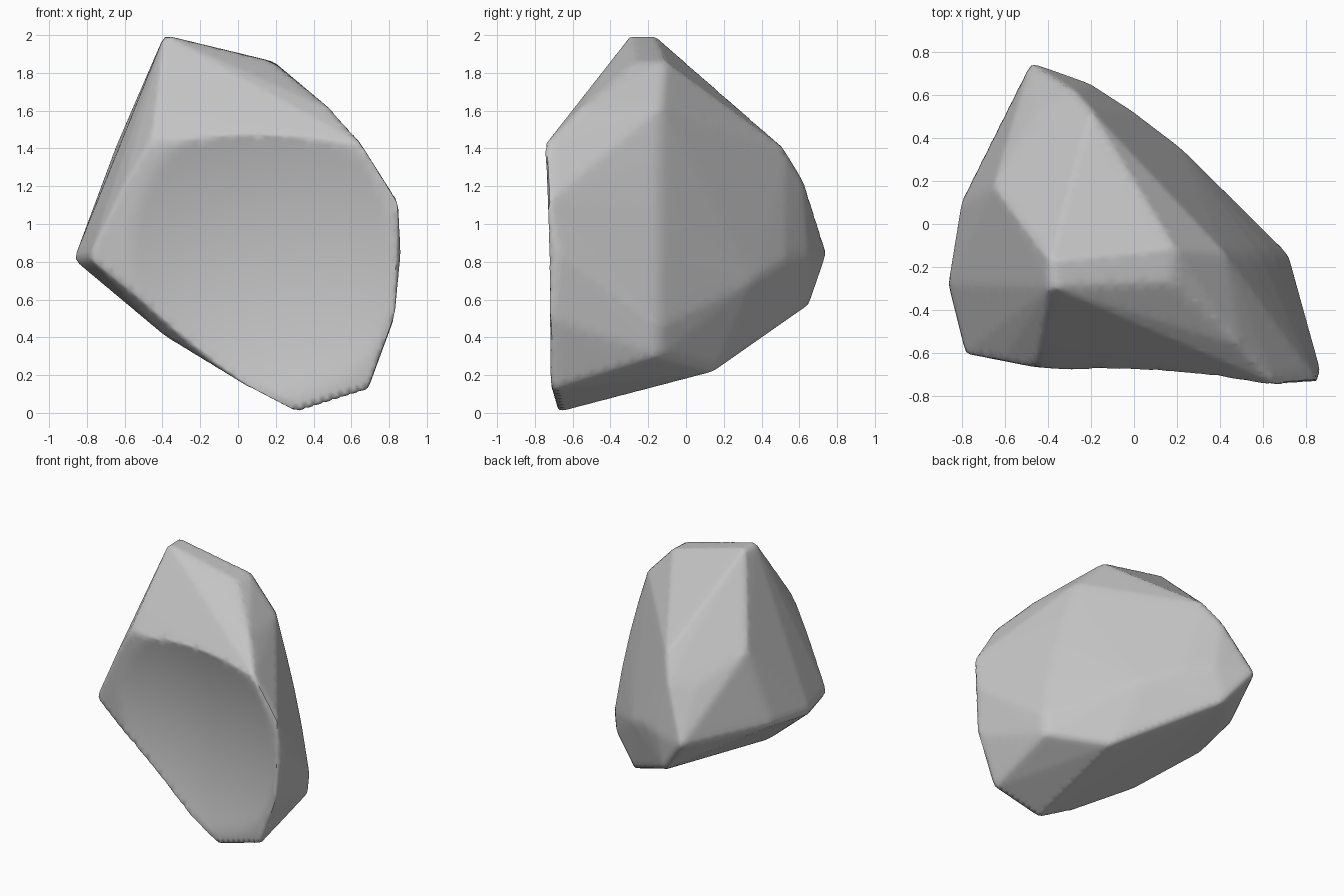
import bpy
import bmesh

cube = bpy.data.objects.get("Cube")
if cube:
    bpy.data.objects.remove(cube, do_unlink=True)

stone = bpy.data.materials.new("grey_stone")
stone.use_nodes = True
stone.diffuse_color = (0.55, 0.55, 0.55, 1)
bsdf = stone.node_tree.nodes["Principled BSDF"]
bsdf.inputs["Base Color"].default_value = stone.diffuse_color
bsdf.inputs["Roughness"].default_value = 0.9

# Corner points of the broken stone, grouped by region
crown = [(-.39, -.17, 2), (-.39, -.29, 2), (.19, -.11, 1.86), (.18, -.27, 1.86)]
brow = [(-.39, -.35, 1.85), (-.42, -.57, 1.6), (-.46, -.665, 1.45), (-.1, -.66, 1.43),
        (.2, -.68, 1.43), (.66, -.745, 1.42), (.5, -.57, 1.6)]
front_rim = [(-.61, -.63, 1.2), (-.79, -.6, .82), (-.5, -.59, .72), (-.2, -.61, .44),
             (.08, -.665, .12), (.31, -.68, 0), (.69, -.715, .12), (.83, -.72, .5),
             (.865, -.68, .85), (.85, -.73, 1.12)]
side_ridge = [(.42, -.13, 1.62), (.51, -.14, 1.35), (.58, -.14, 1.1),
              (.65, -.14, .8), (.715, -.14, .45), (.7, -.14, .3)]
back = [(.5, .05, .6), (.21, .36, .7), (0, .52, .8), (-.2, .65, .83),
        (-.48, .75, .83), (-.28, .66, .57), (.33, .16, .22),
        (-.2, .53, 1.39), (-.28, .62, 1.24), (-.45, .52, 1.2)]
left_break = [(-.65, .18, 1.4), (-.81, .09, .84), (-.87, -.28, .81), (-.38, -.48, .4)]


def dish_depth(x, z):
    """Shallow round hollow in the front."""
    return -.57 - .2 * ((x + .05) ** 2 + (z - .75) ** 2)


# Convex body
bm = bmesh.new()
for p in crown + brow + front_rim + side_ridge + back + left_break:
    bm.verts.new(p)
hull = bmesh.ops.convex_hull(bm, input=bm.verts)
loose = {g for g in hull["geom_interior"] + hull["geom_unused"]
         if isinstance(g, bmesh.types.BMVert)}
bmesh.ops.delete(bm, geom=list(loose), context='VERTS')

# Refine the surface evenly
for step in range(6):
    long_edges = [e for e in bm.edges if e.calc_length() > .055]
    if not long_edges:
        break
    bmesh.ops.subdivide_edges(bm, edges=long_edges, cuts=1)
    bmesh.ops.triangulate(bm, faces=bm.faces)

# Hollow the front, then wear the edges down
for v in bm.verts:
    v.co.y = max(v.co.y, dish_depth(v.co.x, v.co.z))
for step in range(2):
    bmesh.ops.smooth_vert(bm, verts=bm.verts, factor=.35,
                          use_axis_x=True, use_axis_y=True, use_axis_z=True)
bmesh.ops.recalc_face_normals(bm, faces=bm.faces)

mesh = bpy.data.meshes.new("stone_fragment")
bm.to_mesh(mesh)
bm.free()
rock = bpy.data.objects.new("stone_fragment", mesh)
bpy.context.collection.objects.link(rock)
mesh.materials.append(stone)
bpy.context.view_layer.objects.active = rock
rock.select_set(True)
bpy.ops.object.shade_smooth_by_angle(angle=.9)
